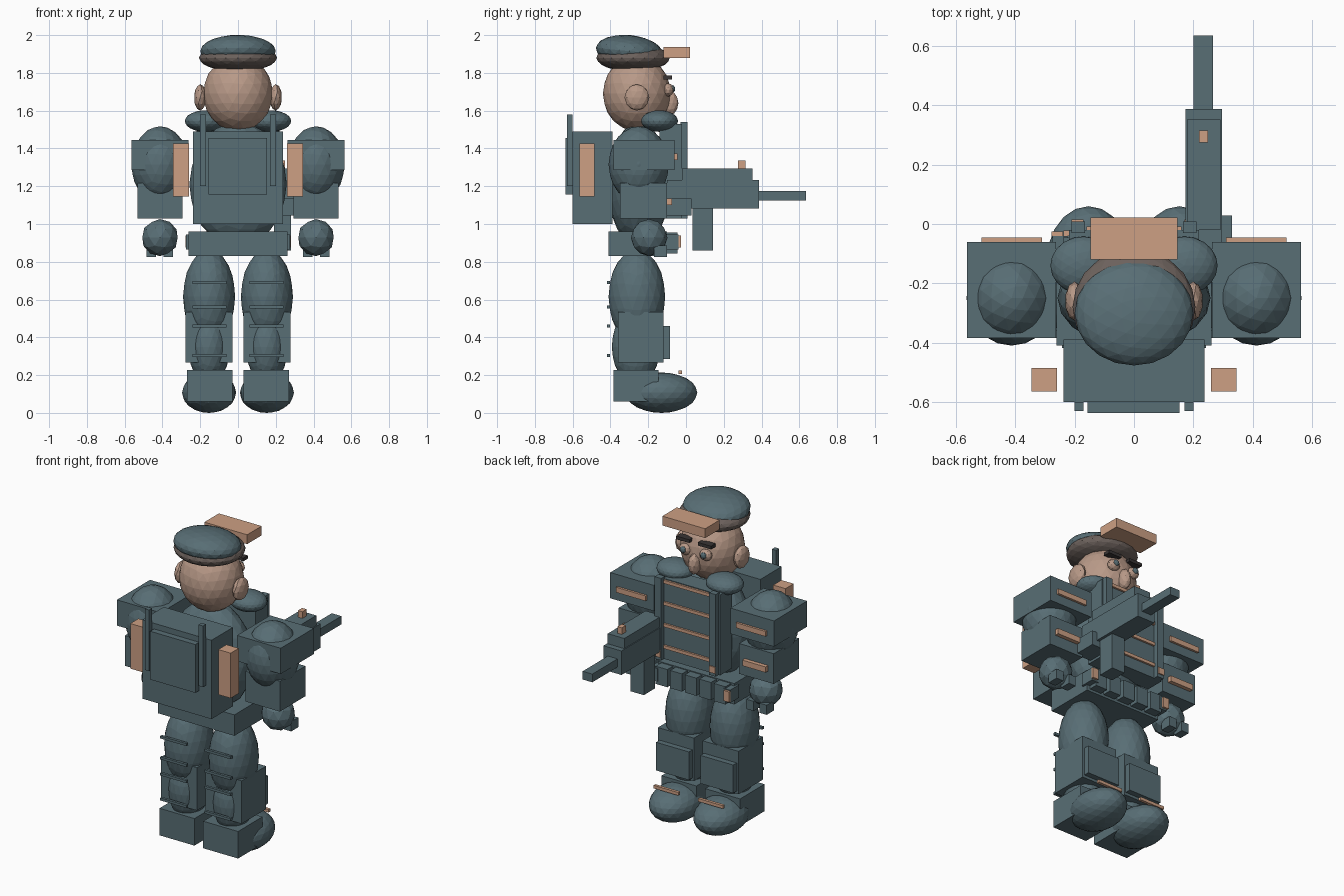
import bpy
from mathutils import Matrix


def mat(name, rgb):
    m = bpy.data.materials.new(name)
    m.diffuse_color = (*rgb, 1)
    return m


TEAL = mat("slate_teal", (0.098, 0.156, 0.178))
TAN = mat("tan_trim", (0.61, 0.35, 0.23))
SKIN = mat("skin", (0.48, 0.32, 0.245))
BROWN = mat("cap_band_brown", (0.15, 0.12, 0.107))
DARK = mat("brow_dark", (0.04, 0.035, 0.035))


def finish(name, m):
    o = bpy.context.object
    o.name = name
    o.data.name = name
    o.data.materials.append(m)
    return o


def box(name, x, y, z, m=TEAL):
    """Box from (min, max) ranges on each axis."""
    bpy.ops.mesh.primitive_cube_add(size=1)
    o = finish(name, m)
    size = [r[1] - r[0] for r in (x, y, z)]
    mid = [(r[1] + r[0]) / 2 for r in (x, y, z)]
    o.data.transform(Matrix.Translation(mid) @ Matrix.Diagonal((*size, 1)))
    return o


def ball(name, c, r, m=TEAL, sub=3, tilt=0):
    """Faceted ellipsoid with centre c and radii r."""
    bpy.ops.mesh.primitive_ico_sphere_add(subdivisions=sub, radius=1)
    o = finish(name, m)
    o.data.transform(Matrix.Translation(c) @ Matrix.Rotation(tilt, 4, 'X')
                     @ Matrix.Diagonal((*r, 1)))
    return o


def pair_box(name, x, y, z, m=TEAL):
    box(name + "_right", x, y, z, m)
    box(name + "_left", (-x[1], -x[0]), y, z, m)


def pair_ball(name, c, r, m=TEAL, sub=3):
    ball(name + "_right", c, r, m, sub)
    ball(name + "_left", (-c[0], c[1], c[2]), r, m, sub)


# Head and cap
ball("head", (0, -0.26, 1.69), (0.185, 0.18, 0.2), SKIN)
pair_ball("ear", (0.2, -0.26, 1.67), (0.033, 0.066, 0.07), SKIN, 2)
ball("nose", (0, -0.085, 1.64), (0.035, 0.045, 0.065), SKIN, 2)
pair_ball("eye", (0.07, -0.095, 1.71), (0.04, 0.03, 0.035), SKIN, 2)
pair_ball("pupil", (0.07, -0.072, 1.715), (0.02, 0.015, 0.02), TEAL, 2)
pair_box("brow", (0.03, 0.12), (-0.12, -0.075), (1.765, 1.785), DARK)
ball("cap_band", (0, -0.28, 1.88), (0.207, 0.195, 0.073), BROWN)
ball("cap_crown", (0, -0.3, 1.915), (0.2, 0.178, 0.085), TEAL, 3, -0.1)
box("cap_visor", (-0.147, 0.147), (-0.12, 0.022), (1.88, 1.938), TAN)

# Torso, vest and collar
ball("torso", (0, -0.25, 1.21), (0.258, 0.165, 0.33))
pair_ball("collar", (0.17, -0.14, 1.545), (0.112, 0.098, 0.057))
box("vest_panel", (-0.22, 0.22), (-0.14, -0.02), (1.03, 1.53))
pair_box("vest_strap", (0.165, 0.21), (-0.03, 0.008), (1.03, 1.54))
for i in range(4):
    z = 1.10 + i * 0.135
    box(f"vest_bar_{i}", (-0.16, 0.16), (-0.03, -0.008), (z, z + 0.02), TAN)
pair_box("strap_buckle", (0.17, 0.21), (0, 0.015), (1.05, 1.09), TAN)

# Belt with pouches
box("belt", (-0.262, 0.262), (-0.41, -0.1), (0.83, 0.96))
for i in range(5):
    x = -0.2 + i * 0.1
    box(f"belt_pouch_{i}", (x - 0.04, x + 0.04), (-0.11, -0.045), (0.845, 0.955))
pair_box("hip_pouch", (0.225, 0.275), (-0.13, -0.04), (0.865, 0.945))
pair_box("pouch_clasp", (0.24, 0.278), (-0.04, -0.026), (0.875, 0.94), TAN)

# Backpack
box("pack", (-0.238, 0.238), (-0.6, -0.39), (1.0, 1.49))
box("pack_pocket", (-0.157, 0.153), (-0.638, -0.59), (1.155, 1.455))
pair_box("pack_rod", (0.17, 0.2), (-0.63, -0.6), (1.2, 1.58))
pair_box("pack_canister", (0.26, 0.345), (-0.565, -0.485), (1.145, 1.425), TAN)

# Arms
pair_ball("upper_arm", (0.413, -0.25, 1.315), (0.152, 0.16, 0.202))
pair_box("shoulder_guard", (0.263, 0.563), (-0.385, -0.06), (1.285, 1.445))
pair_box("shoulder_stripe", (0.31, 0.515), (-0.06, -0.046), (1.34, 1.372), TAN)
pair_box("forearm_guard", (0.295, 0.533), (-0.35, -0.1), (1.03, 1.218))
pair_box("forearm_stripe", (0.335, 0.495), (-0.1, -0.075), (1.1, 1.135), TAN)
pair_ball("hand", (0.413, -0.195, 0.928), (0.098, 0.097, 0.098), TEAL, 2)
for i, x in enumerate((0.345, 0.435)):
    pair_box(f"finger_{i}", (x, x + 0.05), (-0.17, -0.1), (0.825, 0.885))

# Legs and boots
pair_ball("thigh", (0.153, -0.26, 0.615), (0.138, 0.15, 0.25))
pair_ball("lower_leg", (0.153, -0.265, 0.35), (0.11, 0.128, 0.2))
pair_box("shin_guard", (0.03, 0.277), (-0.36, -0.12), (0.268, 0.535))
pair_box("shin_plate", (0.04, 0.265), (-0.12, -0.085), (0.285, 0.46))
for i, z in enumerate((0.305, 0.46, 0.56, 0.69)):
    pair_box(f"leg_rod_{i}", (0.062, 0.242), (-0.418, -0.402), (z - 0.008, z + 0.008))
pair_box("heel", (0.03, 0.27), (-0.385, -0.145), (0.06, 0.228))
pair_ball("boot", (0.153, -0.13, 0.107), (0.143, 0.19, 0.107))
pair_box("boot_lace", (0.068, 0.238), (-0.04, -0.022), (0.205, 0.224), TAN)

# Rifle
box("rifle_body", (0.173, 0.297), (-0.1, 0.387), (1.083, 1.232))
box("rifle_top", (0.178, 0.292), (-0.02, 0.352), (1.232, 1.295))
box("rifle_barrel", (0.2, 0.266), (0.387, 0.635), (1.125, 1.176))
box("rifle_grip", (0.2, 0.33), (-0.12, 0.028), (1.045, 1.135))
box("rifle_magazine", (0.19, 0.28), (0.035, 0.143), (0.86, 1.09))
box("rifle_sight", (0.22, 0.25), (0.275, 0.316), (1.295, 1.336), TAN)
